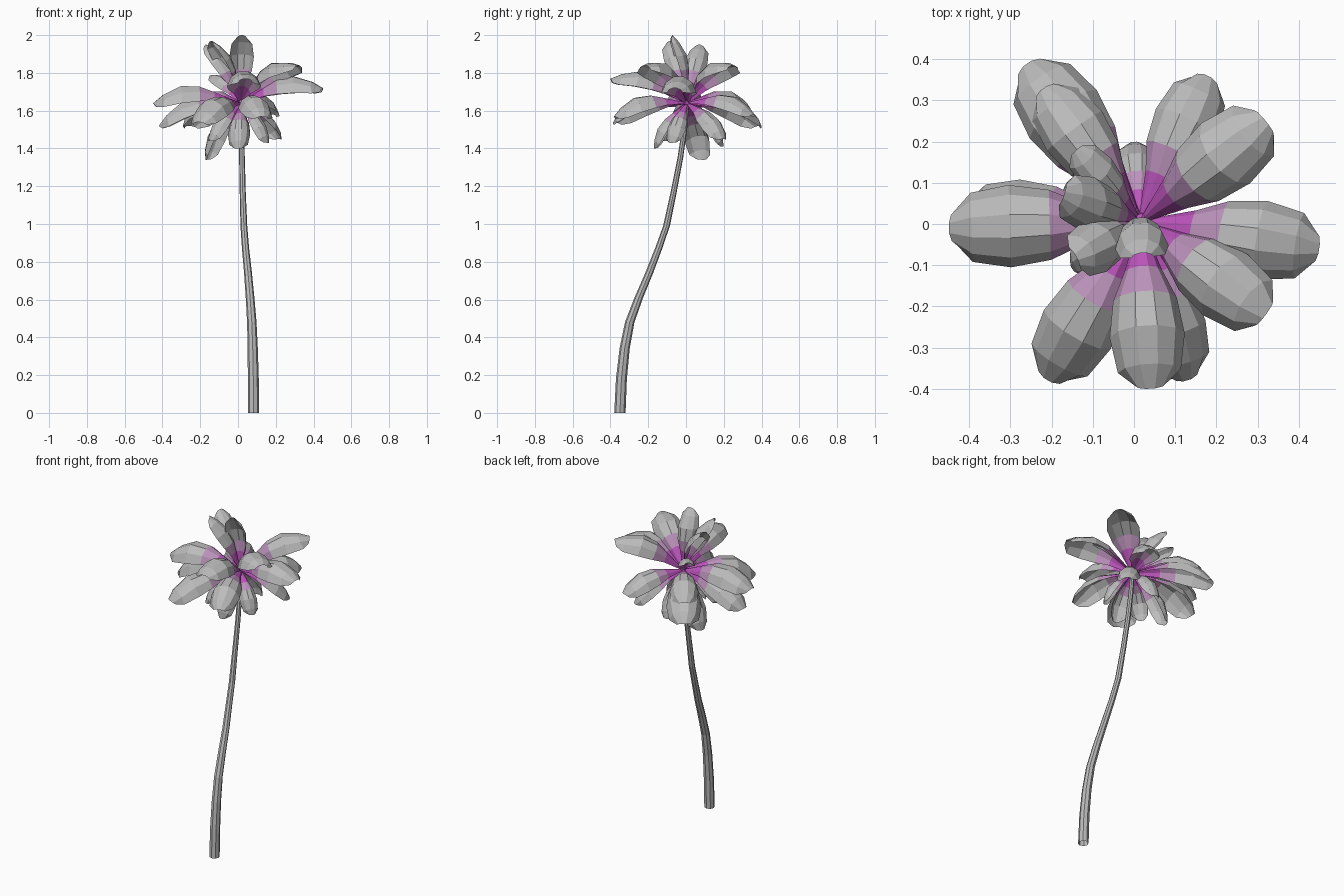
import bpy, bmesh, math
from mathutils import Vector

if "Cube" in bpy.data.objects:
    bpy.data.objects.remove(bpy.data.objects["Cube"])


def material(name, rgb):
    m = bpy.data.materials.new(name)
    m.diffuse_color = (*rgb, 1)
    m.use_nodes = True
    m.node_tree.nodes["Principled BSDF"].inputs["Base Color"].default_value = m.diffuse_color
    return m


MAGENTA = material("magenta", (0.50, 0.09, 0.50))
PALE = material("pale_mauve", (0.50, 0.29, 0.50))
GREY = material("grey", (0.50, 0.50, 0.50))


def finish(bm, name, mats):
    mesh = bpy.data.meshes.new(name)
    bm.to_mesh(mesh)
    bm.free()
    for m in mats:
        mesh.materials.append(m)
    obj = bpy.data.objects.new(name, mesh)
    bpy.context.collection.objects.link(obj)
    return obj


# Stem: open eight-sided tapering tube along a bent path (x, y, z, radius)
path = [
    (0.082, -0.350, 0.00, 0.030), (0.081, -0.342, 0.18, 0.029),
    (0.078, -0.325, 0.34, 0.027), (0.073, -0.298, 0.48, 0.025),
    (0.064, -0.250, 0.61, 0.023), (0.053, -0.195, 0.74, 0.021),
    (0.040, -0.145, 0.87, 0.019), (0.031, -0.103, 0.99, 0.018),
    (0.025, -0.065, 1.17, 0.016), (0.021, -0.030, 1.35, 0.015),
    (0.018, -0.008, 1.50, 0.014), (0.015, 0.005, 1.64, 0.012),
]
SIDES = 8
bm = bmesh.new()
rings = []
for x, y, z, r in path:
    rings.append([bm.verts.new((x + r * math.cos(2 * math.pi * k / SIDES),
                                y + r * math.sin(2 * math.pi * k / SIDES), z))
                  for k in range(SIDES)])
for low, high in zip(rings, rings[1:]):
    for k in range(SIDES):
        n = (k + 1) % SIDES
        bm.faces.new((low[k], low[n], high[n], high[k]))
finish(bm, "stem", [GREY])

# Petals: humped half-tube sheets, narrow at the base and blunt at the tip
CENTRE = Vector((0.015, 0.005, 1.645))
ROWS = [(0.03, 0.10, 0.10), (0.30, 0.50, 0.50), (0.47, 0.85, 0.85),
        (0.68, 1.00, 1.00), (0.88, 0.84, 0.70),
        (1.00, 0.42, 0.22)]             # distance, width, depth
COLUMNS = (-1, -0.6, -0.2, 0.2, 0.6, 1)
BEND = math.radians(82)                 # half angle of the tube


def petal(name, tip, width, hump):
    axis = Vector(tip) - CENTRE
    length = axis.length
    d = axis.normalized()
    up = Vector((0, 0, 1))
    n = (up - d * up.dot(d)).normalized()
    s = n.cross(d)
    half = length * width / 2 / math.sin(BEND)
    bm = bmesh.new()
    grid = []
    for t, w, depth in ROWS:
        row = []
        for u in COLUMNS:
            along = t - (0.04 * u * u if t > 0.9 else 0)
            side = half * w * math.sin(u * BEND)
            lift = (hump * length * math.sin(math.pi * t ** 1.35)
                    - half * 1.1 * depth * (1 - math.cos(u * BEND)))
            row.append(bm.verts.new(CENTRE + d * (along * length)
                                    + s * side + n * lift))
        grid.append(row)
    for i in range(len(ROWS) - 1):
        for j in range(len(COLUMNS) - 1):
            f = bm.faces.new((grid[i][j], grid[i + 1][j],
                              grid[i + 1][j + 1], grid[i][j + 1]))
            f.material_index = min(i, 2)     # coloured bands from the base out
    finish(bm, name, [MAGENTA, PALE, GREY])


# Each layer: petal width and hump relative to length, then the tips
layers = {
    "upright_petal": (0.36, 0.15, [
        (0.02, -0.07, 2.00), (-0.17, 0.07, 1.95),
        (-0.14, -0.08, 1.97), (-0.14, 0.18, 1.79)]),
    "upper_petal": (0.43, 0.21, [
        (0.45, -0.06, 1.72), (0.32, 0.25, 1.84), (0.32, -0.22, 1.84),
        (0.04, -0.40, 1.77), (-0.45, -0.01, 1.64)]),
    "middle_petal": (0.41, 0.20, [
        (-0.42, 0.02, 1.52), (-0.26, 0.39, 1.52), (-0.22, 0.33, 1.62),
        (0.18, 0.36, 1.58), (-0.21, -0.38, 1.54), (0.13, -0.38, 1.57)]),
    "lower_petal": (0.39, 0.16, [
        (-0.17, 0.09, 1.34), (0.00, -0.17, 1.40), (0.22, 0.20, 1.45),
        (0.16, -0.08, 1.43), (-0.15, -0.11, 1.44), (0.00, 0.20, 1.41)]),
}
for name, (width, hump, tips) in layers.items():
    for k, tip in enumerate(tips):
        petal(f"{name}_{k + 1}", tip, width, hump)

# Flower heart: small faceted core where the petals meet
bm = bmesh.new()
bmesh.ops.create_icosphere(bm, subdivisions=1, radius=0.025)
bmesh.ops.translate(bm, vec=CENTRE, verts=bm.verts)
finish(bm, "flower_heart", [MAGENTA])
